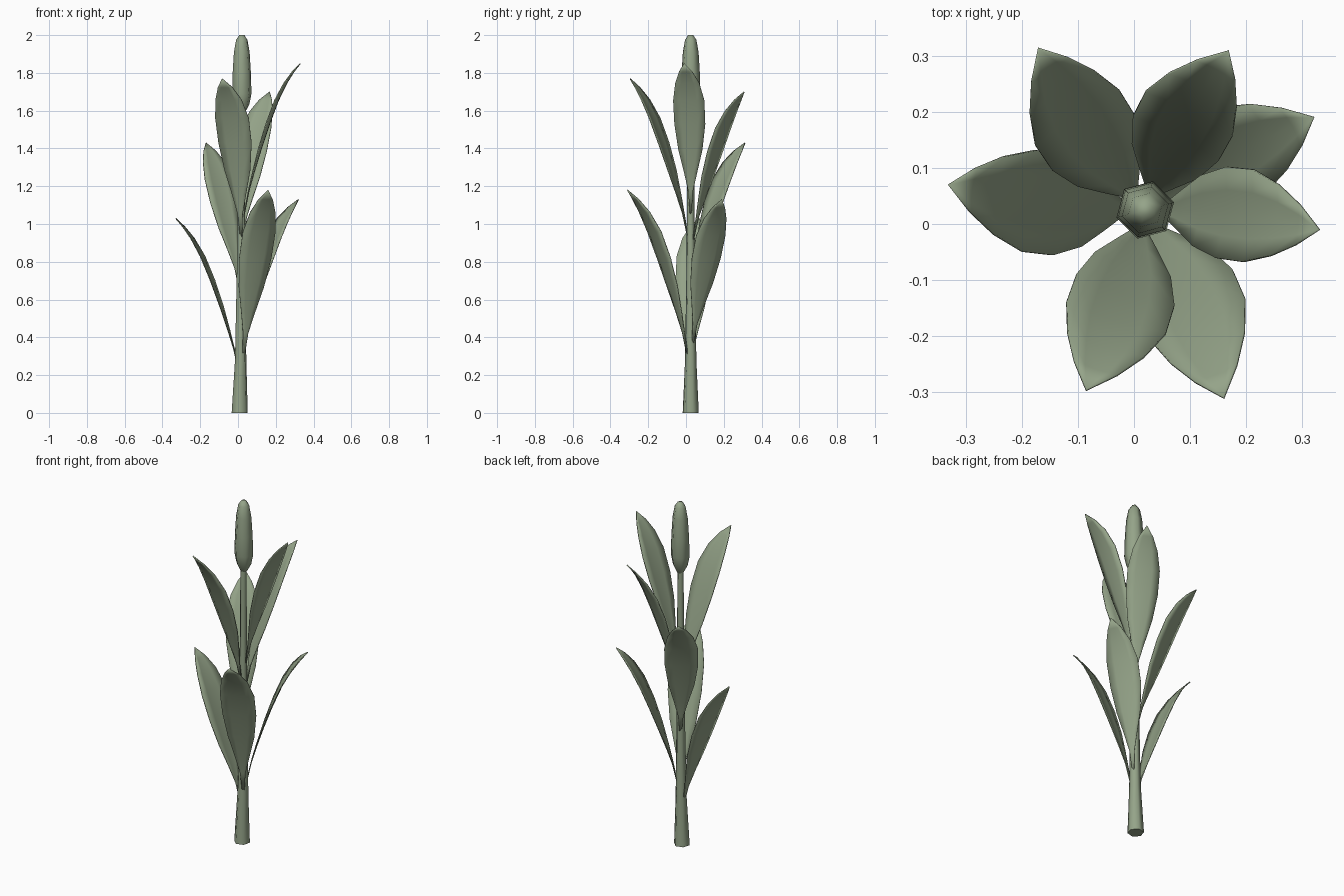
import bpy, bmesh, math
from mathutils import Vector

if "Cube" in bpy.data.objects:
    bpy.data.objects.remove(bpy.data.objects["Cube"])

CX, CY = 0.02, 0.025  # stem axis

green = bpy.data.materials.new("sage green")
green.diffuse_color = (0.30, 0.37, 0.25, 1)
green.use_nodes = True
green.node_tree.nodes["Principled BSDF"].inputs["Base Color"].default_value = green.diffuse_color


def finish(name, bm, angle):
    bmesh.ops.recalc_face_normals(bm, faces=bm.faces)
    me = bpy.data.meshes.new(name)
    bm.to_mesh(me)
    bm.free()
    me.materials.append(green)
    ob = bpy.data.objects.new(name, me)
    bpy.context.collection.objects.link(ob)
    bpy.ops.object.select_all(action='DESELECT')
    ob.select_set(True)
    bpy.context.view_layer.objects.active = ob
    bpy.ops.object.shade_smooth_by_angle(angle=math.radians(angle))
    return ob


def lathe(name, profile, sides=6, start=15):
    """Six-sided turned solid with closed ends; profile is (radius, z, x shift)."""
    bm = bmesh.new()
    rings = []
    for r, z, dx in profile:
        rings.append([bm.verts.new((
            CX + dx + r * math.cos(math.radians(start + 360 * i / sides)),
            CY + r * math.sin(math.radians(start + 360 * i / sides)), z))
            for i in range(sides)])
    for a, b in zip(rings, rings[1:]):
        for i in range(sides):
            j = (i + 1) % sides
            bm.faces.new((a[i], a[j], b[j], b[i]))
    bm.faces.new(rings[0])
    bm.faces.new(rings[-1])
    return finish(name, bm, 65)


# Leaf sections: fraction of reach, fraction of height, half width
LEAF = [(0.04, 0.0, 0.004), (0.12, 0.16, 0.013), (0.20, 0.28, 0.035),
        (0.31, 0.43, 0.064), (0.45, 0.60, 0.082), (0.60, 0.755, 0.083),
        (0.75, 0.87, 0.064), (0.88, 0.945, 0.036), (1.0, 1.0, 0.0)]


def leaf(name, tip, base_z, width):
    out = Vector((tip[0] - CX, tip[1] - CY, 0))
    reach = out.length
    out.normalize()
    side = Vector((-out.y, out.x, 0))
    height = tip[2] - base_z
    bm = bmesh.new()
    rows = []
    for fr, fz, hw in LEAF:
        mid = Vector((CX, CY, base_z + fz * height)) + out * (reach * fr)
        mid += side * (0.011 * math.sin(math.pi * fr))  # slight sideways bow
        if hw == 0:
            rows.append([bm.verts.new(mid)])
            continue
        hw *= width
        # edges cup slightly towards the stem
        rows.append([bm.verts.new(mid + side * (hw * s) - out * (0.10 * hw * (s * s - 0.5)))
                     for s in (-1, -0.5, 0, 0.5, 1)])
    for a, b in zip(rows, rows[1:]):
        for i in range(4):
            if len(b) == 1:
                bm.faces.new((a[i], a[i + 1], b[0]))
            else:
                bm.faces.new((a[i], a[i + 1], b[i + 1], b[i]))
    ob = finish(name, bm, 60)
    solid = ob.modifiers.new("thickness", 'SOLIDIFY')
    solid.thickness = 0.005
    solid.offset = 0


# Stem and seed head
lathe("stem", [(0.044, 0, -0.011), (0.031, 0.28, -0.006), (0.023, 0.8, -0.003),
               (0.017, 1.62, -0.002)])
lathe("seed_head", [(0.018, 1.59, 0), (0.042, 1.635, 0), (0.053, 1.69, 0),
                    (0.050, 1.80, 0), (0.043, 1.91, 0), (0.031, 1.975, 0),
                    (0.014, 2.0, 0)])

# Leaves spiralling up the stem: tip, base height, width factor
leaf("lower_left_leaf", (-0.33, 0.07, 1.03), 0.21, 1.1)
leaf("lower_front_leaf", (0.16, -0.31, 1.18), 0.28, 1.12)
leaf("lower_right_leaf", (0.32, 0.19, 1.13), 0.35, 1.05)
leaf("middle_back_leaf", (-0.17, 0.313, 1.43), 0.64, 1.08)
leaf("upper_front_leaf", (-0.085, -0.296, 1.77), 0.92, 1.12)
leaf("upper_back_leaf", (0.168, 0.308, 1.70), 0.91, 1.05)
leaf("top_right_leaf", (0.33, -0.01, 1.85), 1.05, 1.0)
